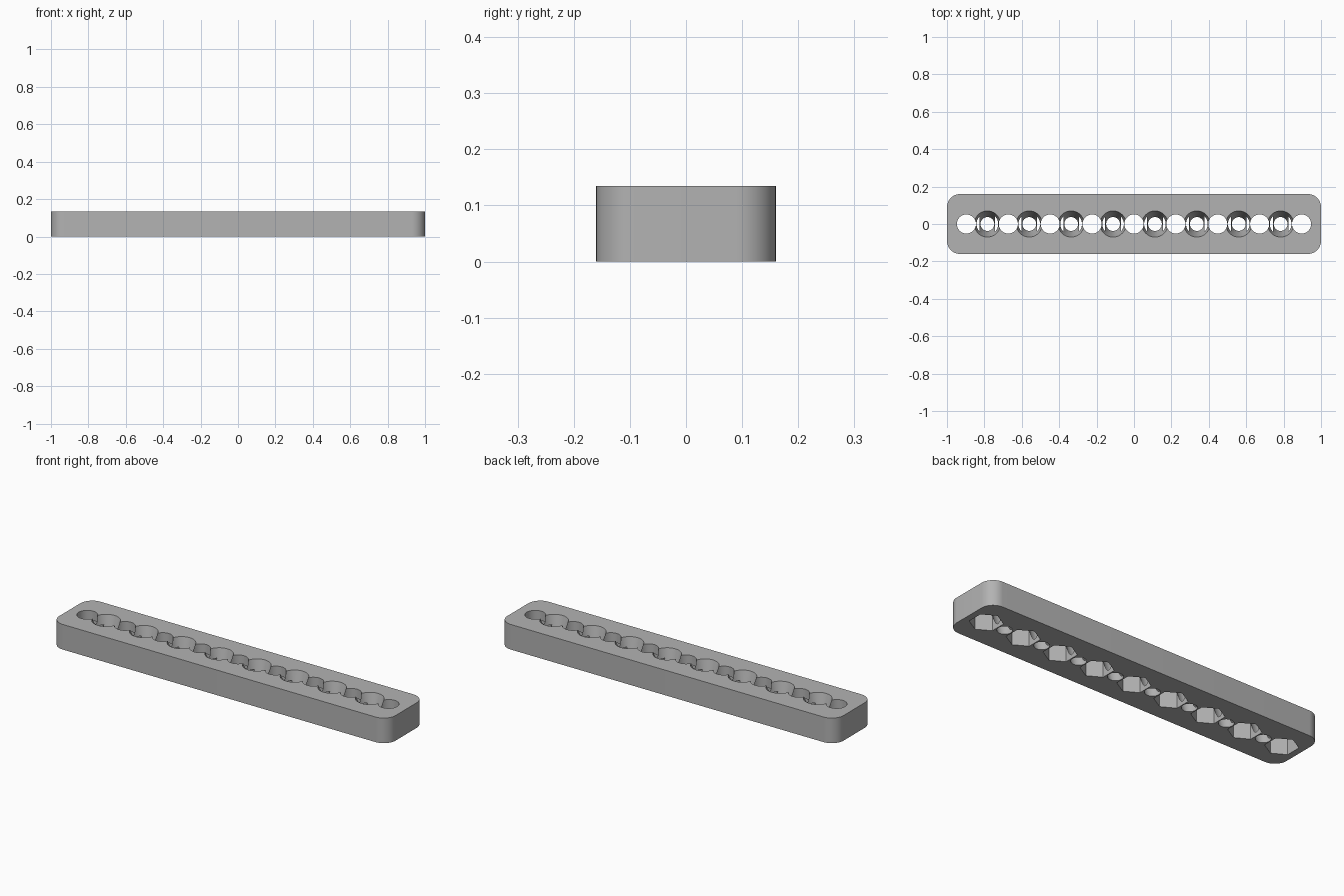
import bpy, bmesh, math
from mathutils import Matrix

LENGTH, WIDTH, HEIGHT = 2.0, 0.32, 0.135
CORNER = 0.07
PITCH, COUNT = 0.112, 17
HOLE_R = 0.051
SINK_TOP, SINK_BOTTOM = 0.07, 0.037
NUT_R, NUT_DEPTH = 0.081, 0.085

cube = bpy.data.objects.get("Cube")
if cube:
    bpy.data.objects.remove(cube, do_unlink=True)

grey = bpy.data.materials.new("mid_grey")
grey.use_nodes = True
colour = (0.45, 0.45, 0.45, 1)
grey.diffuse_color = colour
grey.node_tree.nodes["Principled BSDF"].inputs["Base Color"].default_value = colour


def make_object(name, bm):
    mesh = bpy.data.meshes.new(name)
    bm.to_mesh(mesh)
    bm.free()
    mesh.materials.append(grey)
    obj = bpy.data.objects.new(name, mesh)
    bpy.context.collection.objects.link(obj)
    return obj


def row_cutter(name, slots, sides, r_low, r_high, z_low, z_high, turn=0):
    """One tapered prism at each numbered slot along the bar."""
    bm = bmesh.new()
    for i in slots:
        x = (i - (COUNT - 1) / 2) * PITCH
        place = Matrix.Translation((x, 0, (z_low + z_high) / 2)) @ Matrix.Rotation(turn, 4, "Z")
        bmesh.ops.create_cone(bm, cap_ends=True, segments=sides, radius1=r_low,
                              radius2=r_high, depth=z_high - z_low, matrix=place)
    obj = make_object(name, bm)
    obj.hide_render = True
    return obj


# Bar with rounded vertical corners
bm = bmesh.new()
bmesh.ops.create_cube(bm, size=1, matrix=Matrix.Translation((0, 0, HEIGHT / 2))
                      @ Matrix.Diagonal((LENGTH, WIDTH, HEIGHT, 1)))
upright = [e for e in bm.edges if abs(e.verts[0].co.z - e.verts[1].co.z) > HEIGHT / 2]
bmesh.ops.bevel(bm, geom=upright, offset=CORNER, offset_type="OFFSET",
                segments=12, profile=0.5, affect="EDGES")
bar = make_object("rounded_bar", bm)

# Straight holes, tapered holes between them, and hexagonal pockets underneath
even, odd = range(0, COUNT, 2), range(1, COUNT, 2)
over = 0.02
slope = (SINK_TOP - SINK_BOTTOM) / HEIGHT * over
cutters = [
    row_cutter("straight_hole_cutter", even, 48, HOLE_R, HOLE_R, -over, HEIGHT + over),
    row_cutter("tapered_hole_cutter", odd, 48, SINK_BOTTOM - slope, SINK_TOP + slope,
               -over, HEIGHT + over),
    row_cutter("hex_pocket_cutter", even, 6, NUT_R, NUT_R, -over, NUT_DEPTH),
]
for cutter in cutters:
    mod = bar.modifiers.new(cutter.name, "BOOLEAN")
    mod.operation = "DIFFERENCE"
    mod.solver = "EXACT"
    mod.object = cutter

# Bake the cuts and remove the cutters
bpy.context.view_layer.update()
cut_mesh = bpy.data.meshes.new_from_object(bar.evaluated_get(bpy.context.evaluated_depsgraph_get()))
bar.modifiers.clear()
bar.data = cut_mesh
cut_mesh.materials.clear()
cut_mesh.materials.append(grey)
for poly in cut_mesh.polygons:
    poly.material_index = 0
for cutter in cutters:
    bpy.data.objects.remove(cutter, do_unlink=True)

bpy.ops.object.select_all(action="DESELECT")
bar.select_set(True)
bpy.context.view_layer.objects.active = bar
bpy.ops.object.shade_smooth_by_angle(angle=math.radians(30))
